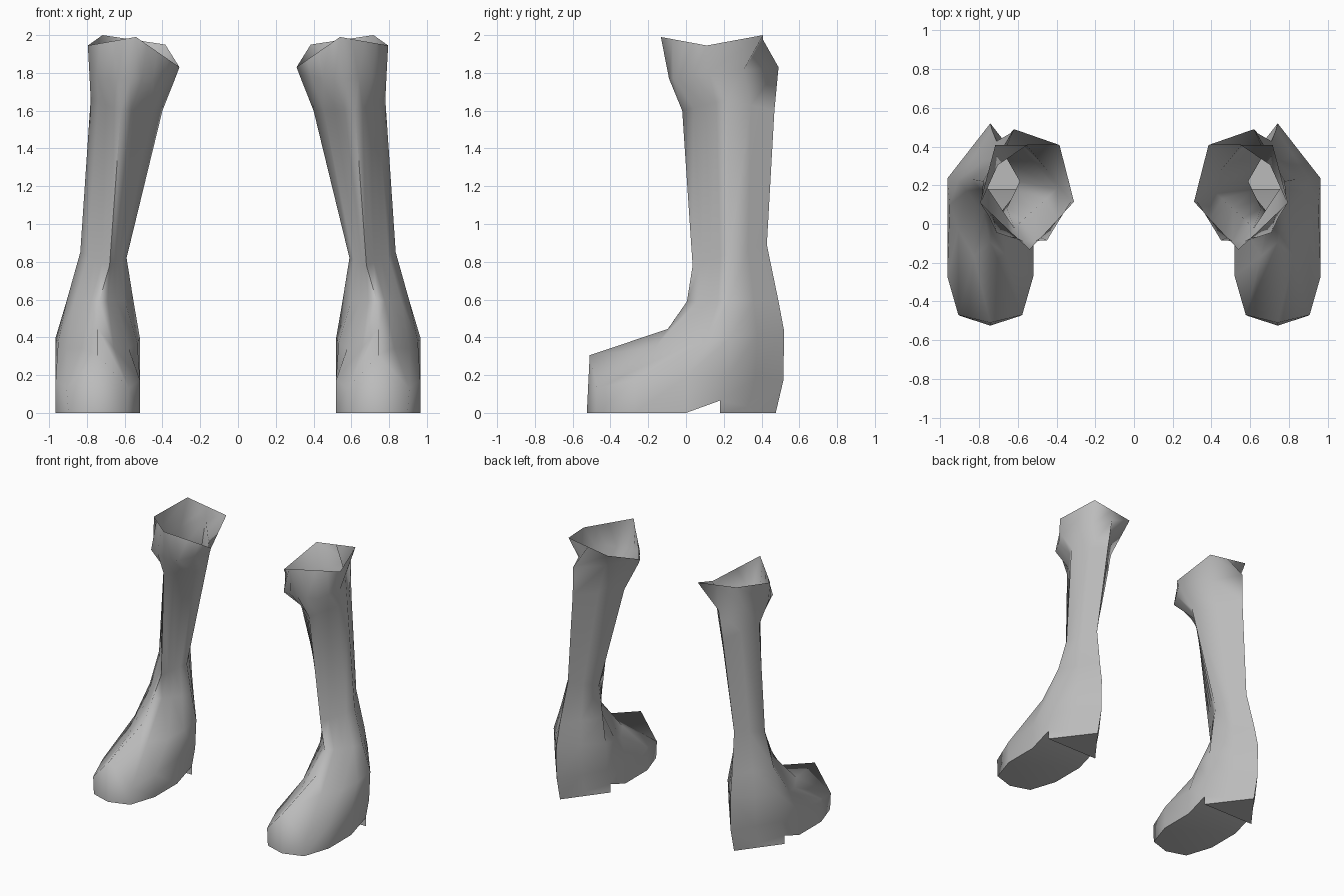
import bpy, bmesh, math

if "Cube" in bpy.data.objects:
    bpy.data.objects.remove(bpy.data.objects["Cube"])

CX = 0.7425  # centre line of the foot
HW = 0.2225  # half width of the foot
N = 12       # points around the boot


def mix(a, b, t):
    return tuple(p + (q - p) * t for p, q in zip(a, b))


def foot_ring(front, sides, back):
    """Symmetric ring: front, outer side, rear corner midpoint, back, mirrored side."""
    half = sides + [mix(sides[-1], (0, *back), .5)]
    outer = [(CX + d, y, z) for d, y, z in half]
    inner = [(CX - d, y, z) for d, y, z in reversed(half)]
    return [(CX, *front)] + outer + [(CX, *back)] + inner


def leg_ring(corners, steps=(4, 2, 2, 4)):
    """Ring through corner points, each straight edge cut into steps."""
    pts = []
    for i, n in enumerate(steps):
        a, b = corners[i], corners[(i + 1) % len(corners)]
        pts += [mix(a, b, k / n) for k in range(n)]
    return pts


# Sole outline, raised where the arch meets the heel
sole = foot_ring((-.525, 0), [(.155, -.475, 0), (HW, -.27, 0), (HW, 0, 0), (HW, .18, .065)], (.475, 0))
# Toe cap, foot sides and heel
upper = foot_ring((-.51, .305), [(.165, -.47, .13), (HW, -.27, .175), (HW, 0, .19), (HW, .22, .19)], (.515, .17))
# Instep and ankle
ankle = foot_ring((-.095, .445), [(.085, -.165, .345), (.165, -.03, .34), (.21, .1, .37), (HW, .235, .4)], (.52, .43))
# Shaft: diamond sections given as front, outer, back, inner
low = leg_ring([(.735, .005, .59), (.908, .225, .59), (.735, .49, .59), (.553, .225, .59)])
neck = leg_ring([(.68, .035, .78), (.835, .23, .85), (.71, .428, .89), (.59, .22, .82)])
calf = leg_ring([(.62, -.02, 1.6), (.78, .22, 1.66), (.64, .468, 1.6), (.4, .18, 1.6)])
# Flare under the rim, and the uneven rim
flare = leg_ring([(.57, -.09, 1.77), (.71, -.045, 1.77), (.787, .12, 1.8),
                  (.62, .49, 1.83), (.325, .12, 1.79), (.45, -.085, 1.77)], (2,) * 6)
rim = leg_ring([(.54, -.133, 1.99), (.795, .11, 1.945), (.717, .408, 2.0),
                (.385, .408, 1.95), (.31, .115, 1.83)], (4, 1, 2, 1, 4))

# Loft the boot
bm = bmesh.new()
loops = [[bm.verts.new(p) for p in ring] for ring in (sole, upper, ankle, low, neck, calf, flare, rim)]
for a, b in zip(loops, loops[1:]):
    for i in range(N):
        j = (i + 1) % N
        bm.faces.new((a[i], a[j], b[j], b[i]))

# Sole, arch ramp, heel step and pointed heel
s = loops[0]
h_out = bm.verts.new((CX + HW, .18, 0))
h_in = bm.verts.new((CX - HW, .18, 0))
for f in ((s[0], s[11], s[10], s[9], s[3], s[2], s[1]), (s[3], s[9], s[8], s[4]),
          (s[4], s[8], h_in, h_out), (h_out, h_in, s[6]),
          (s[4], h_out, s[5]), (h_out, s[6], s[5]),
          (s[8], s[7], h_in), (h_in, s[7], s[6])):
    bm.faces.new(f)
bmesh.ops.recalc_face_normals(bm, faces=bm.faces)

mesh = bpy.data.meshes.new("boots")
bm.to_mesh(mesh)
bm.free()
boots = bpy.data.objects.new("boots", mesh)
bpy.context.collection.objects.link(boots)

grey = bpy.data.materials.new("plain grey")
grey.diffuse_color = (.5, .5, .5, 1)
grey.use_nodes = True
grey.node_tree.nodes["Principled BSDF"].inputs["Base Color"].default_value = grey.diffuse_color
mesh.materials.append(grey)

# Smooth leather with a hard sole edge
bpy.context.view_layer.objects.active = boots
boots.select_set(True)
bpy.ops.object.shade_smooth_by_angle(angle=math.radians(80))

# Second boot
mirror = boots.modifiers.new("other_boot", 'MIRROR')
mirror.use_mirror_merge = False
